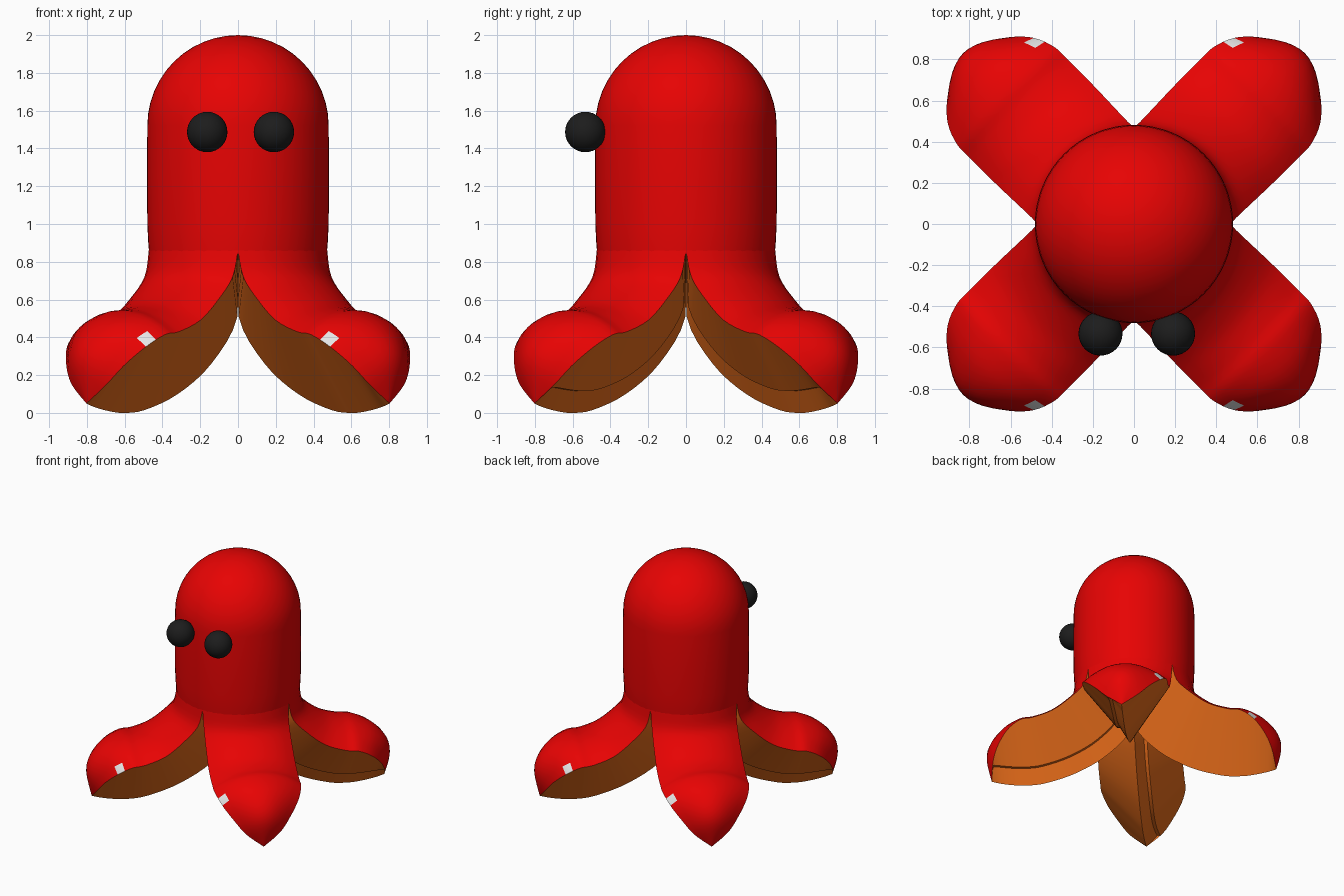
import bpy, bmesh, math
from mathutils import Vector

if "Cube" in bpy.data.objects:
    bpy.data.objects.remove(bpy.data.objects["Cube"])


def material(name, rgb):
    m = bpy.data.materials.new(name)
    m.diffuse_color = (*rgb, 1)
    m.use_nodes = True
    m.node_tree.nodes["Principled BSDF"].inputs["Base Color"].default_value = m.diffuse_color
    return m


RED = material("red skin", (0.8, 0.001, 0.001))
ORANGE = material("orange flesh", (0.85, 0.16, 0.011))
BLACK = material("black eye", (0.012, 0.012, 0.012))
WHITE = material("white patch", (0.8, 0.8, 0.8))


def finish(name, bm, mats, angle=35):
    bmesh.ops.recalc_face_normals(bm, faces=bm.faces)
    me = bpy.data.meshes.new(name)
    bm.to_mesh(me)
    bm.free()
    ob = bpy.data.objects.new(name, me)
    bpy.context.collection.objects.link(ob)
    for m in mats:
        me.materials.append(m)
    bpy.ops.object.select_all(action='DESELECT')
    ob.select_set(True)
    bpy.context.view_layer.objects.active = ob
    bpy.ops.object.shade_smooth_by_angle(angle=math.radians(angle))
    return ob


# Body: a turned profile with a round dome
profile = [(0.47, 0.84), (0.475, 0.9), (0.48, 1.0), (0.482, 1.25), (0.48, 1.52)]
profile += [(0.48 * math.cos(a), 1.52 + 0.48 * math.sin(a))
            for a in (math.pi / 2 * i / 12 for i in range(1, 13))]
bm = bmesh.new()
pv = [bm.verts.new((r, 0, z)) for r, z in profile]
edges = [bm.edges.new(p) for p in zip(pv, pv[1:])]
bmesh.ops.spin(bm, geom=pv + edges, axis=(0, 0, 1), cent=(0, 0, 0),
               angle=math.tau, steps=64)
bmesh.ops.remove_doubles(bm, verts=bm.verts, dist=1e-4)
finish("body", bm, [RED])

# Legs: sections of a bent quarter wedge
# inner edge r, z / side edge r, z, half width / outer crest r, z
SECTIONS = [
    (0.00, 0.86, 0.334, 0.86, 0.334, 0.472, 0.86),
    (0.004, 0.51, 0.37, 0.72, 0.33, 0.495, 0.74),
    (0.20, 0.26, 0.48, 0.60, 0.333, 0.56, 0.66),
    (0.45, 0.10, 0.62, 0.49, 0.337, 0.68, 0.58),
    (0.70, 0.015, 0.78, 0.43, 0.337, 0.80, 0.548),
    (0.86, 0.00, 0.88, 0.415, 0.335, 0.90, 0.54),
    (0.97, 0.01, 0.985, 0.35, 0.295, 1.035, 0.485),
    (1.05, 0.025, 1.07, 0.25, 0.215, 1.14, 0.38),
    (1.10, 0.038, 1.115, 0.15, 0.13, 1.175, 0.25),
    (1.135, 0.05, 1.135, 0.05, 0.0, 1.135, 0.05),
]
SUB, COLS = 4, 10


def smooth_rows():
    rows = []
    n = len(SECTIONS)
    for i in range(n - 1):
        a, b, c, d = (Vector(SECTIONS[min(max(k, 0), n - 1)])
                      for k in (i - 1, i, i + 1, i + 2))
        for s in range(SUB):
            t = s / SUB
            rows.append(0.5 * (2 * b + (c - a) * t + (2 * a - 5 * b + 4 * c - d) * t * t
                               + (3 * b - a - 3 * c + d) * t ** 3))
    rows.append(Vector(SECTIONS[-1]))
    return rows


def leg(name, sx, sy):
    bm = bmesh.new()
    h = math.sqrt(0.5)

    def vert(p):
        r, w, z = p
        return bm.verts.new((sx * (r - w) * h, sy * (r + w) * h, max(z, 0)))

    rings = []
    for ra, za, rs, zs, w, rc, zc in smooth_rows():
        inner = Vector((max(ra, 0), 0, za))
        pts = [inner]
        for j in range(COLS + 1):
            phi = math.pi / 4 * (1 - 2 * j / COLS)
            t = (math.cos(phi) - h) / (1 - h)
            pts.append(Vector((rs + (rc - rs) * t, w * math.sin(phi) / h,
                               zs + (zc - zs) * t)))
        # shallow step along the cut side that faces left or right
        side = pts[-1]
        t = min(0.95, 0.15 / max((side - inner).length, 1e-4))
        inward = Vector((0, 0.025 * min(1, max(w, 0) / 0.13), 0))
        step = inner.lerp(side, t)
        pts += [step, step + inward]
        rings.append([vert(p) for p in pts])
    n = COLS + 4
    for i, (p, q) in enumerate(zip(rings, rings[1:])):
        for j in range(n):
            k = (j + 1) % n
            f = bm.faces.new((p[j], p[k], q[k], q[j]))
            # cut sides are flesh, the outside is skin with one small patch
            if j == 0 or j > COLS:
                f.material_index = 1
            elif j == 1 and 5 * SUB + 2 <= i <= 6 * SUB - 1:
                f.material_index = 2
    bmesh.ops.remove_doubles(bm, verts=bm.verts, dist=1e-4)
    finish(name, bm, [RED, ORANGE, WHITE], 40)


for fb, sy in (("front", -1), ("back", 1)):
    for lr, sx in (("left", -1), ("right", 1)):
        leg(f"{fb}_{lr}_leg", sx, sy)

# Eyes: two beads on the front
for name, x in (("left_eye", -0.163), ("right_eye", 0.19)):
    bm = bmesh.new()
    bmesh.ops.create_uvsphere(bm, u_segments=32, v_segments=16, radius=0.107)
    bmesh.ops.translate(bm, verts=bm.verts, vec=(x, -0.533, 1.487))
    finish(name, bm, [BLACK])
